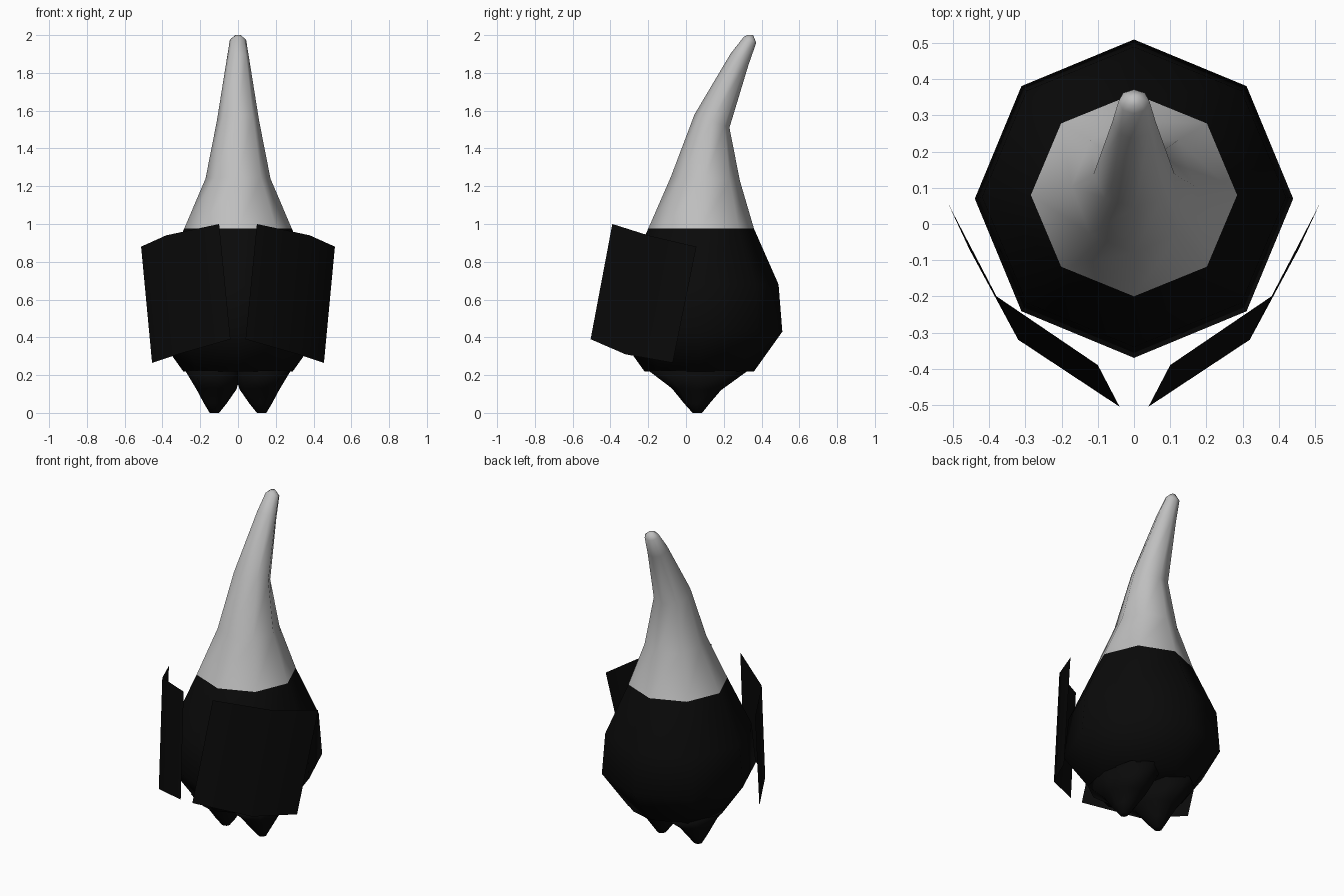
import bpy, bmesh
from math import sin, cos, pi

cube = bpy.data.objects.get("Cube")
if cube:
    bpy.data.objects.remove(cube)


def material(name, value):
    m = bpy.data.materials.new(name)
    m.use_nodes = True
    color = (value, value, value, 1)
    m.diffuse_color = color
    m.node_tree.nodes["Principled BSDF"].inputs["Base Color"].default_value = color
    return m


GREY = material("hat grey", 0.52)
BLACK = material("body black", 0.003)


def finish(name, bm, mats):
    mesh = bpy.data.meshes.new(name)
    for f in bm.faces:
        f.smooth = True
    bm.to_mesh(mesh)
    bm.free()
    for m in mats:
        mesh.materials.append(m)
    obj = bpy.data.objects.new(name, mesh)
    bpy.context.collection.objects.link(obj)
    return obj


def loft(name, rings, mats, split=None, sides=8):
    """Rings are (front y, front z, back y, back z, min x, max x), from the bottom up."""
    bm = bmesh.new()
    loops = []
    for fy, fz, by, bz, x0, x1 in rings:
        loop = []
        for i in range(sides):
            a = 2 * pi * i / sides
            t = (1 - cos(a)) / 2
            x = (x0 + x1) / 2 + (x1 - x0) / 2 * sin(a)
            loop.append(bm.verts.new((x, fy + (by - fy) * t, fz + (bz - fz) * t)))
        loops.append(loop)
    for low, high in zip(loops, loops[1:]):
        for i in range(sides):
            j = (i + 1) % sides
            bm.faces.new((low[i], low[j], high[j], high[i]))
    bm.faces.new(loops[0][::-1])
    bm.faces.new(loops[-1])
    bmesh.ops.recalc_face_normals(bm, faces=bm.faces)
    if split:
        for f in bm.faces:
            f.material_index = int(f.calc_center_median().z > split)
    return finish(name, bm, mats)


# Round body running up into a bent, pointed hat
loft("body_and_hat", [
    (-0.22, 0.22, 0.36, 0.22, -0.29, 0.29),
    (-0.37, 0.43, 0.51, 0.43, -0.44, 0.44),
    (-0.34, 0.68, 0.49, 0.68, -0.42, 0.42),
    (-0.20, 0.975, 0.36, 0.975, -0.285, 0.285),
    (-0.08, 1.25, 0.285, 1.23, -0.172, 0.172),
    (0.045, 1.58, 0.23, 1.51, -0.112, 0.112),
    (0.235, 1.90, 0.33, 1.84, -0.06, 0.06),
    (0.305, 1.99, 0.372, 1.96, -0.043, 0.043),
    (0.325, 2.0, 0.355, 2.0, -0.015, 0.015),
], [BLACK, GREY], split=0.975)

for side, sx in (("left", 1), ("right", -1)):
    # Short pointed foot
    rings = [
        (0.035, 0.0, 0.085, 0.0, 0.10, 0.15),
        (-0.01, 0.05, 0.125, 0.05, 0.06, 0.18),
        (-0.075, 0.13, 0.185, 0.12, 0.008, 0.22),
        (-0.20, 0.225, 0.33, 0.225, -0.02, 0.28),
    ]
    loft(side + "_foot", [r[:4] + (sx * r[4], sx * r[5]) for r in rings], [BLACK])

    # Thin folded panel wrapped around the front and side
    bm = bmesh.new()
    top = [(0.10, -0.39, 1.0), (0.38, -0.20, 0.94), (0.513, 0.055, 0.88)]
    bottom = [(0.04, -0.505, 0.39), (0.32, -0.32, 0.31), (0.455, -0.07, 0.265)]
    up, down = ([bm.verts.new((sx * x, y, z)) for x, y, z in row] for row in (top, bottom))
    for i in range(2):
        quad = (down[i], down[i + 1], up[i + 1], up[i])
        bm.faces.new(quad if sx > 0 else quad[::-1])
    finish(side + "_panel", bm, [BLACK])
